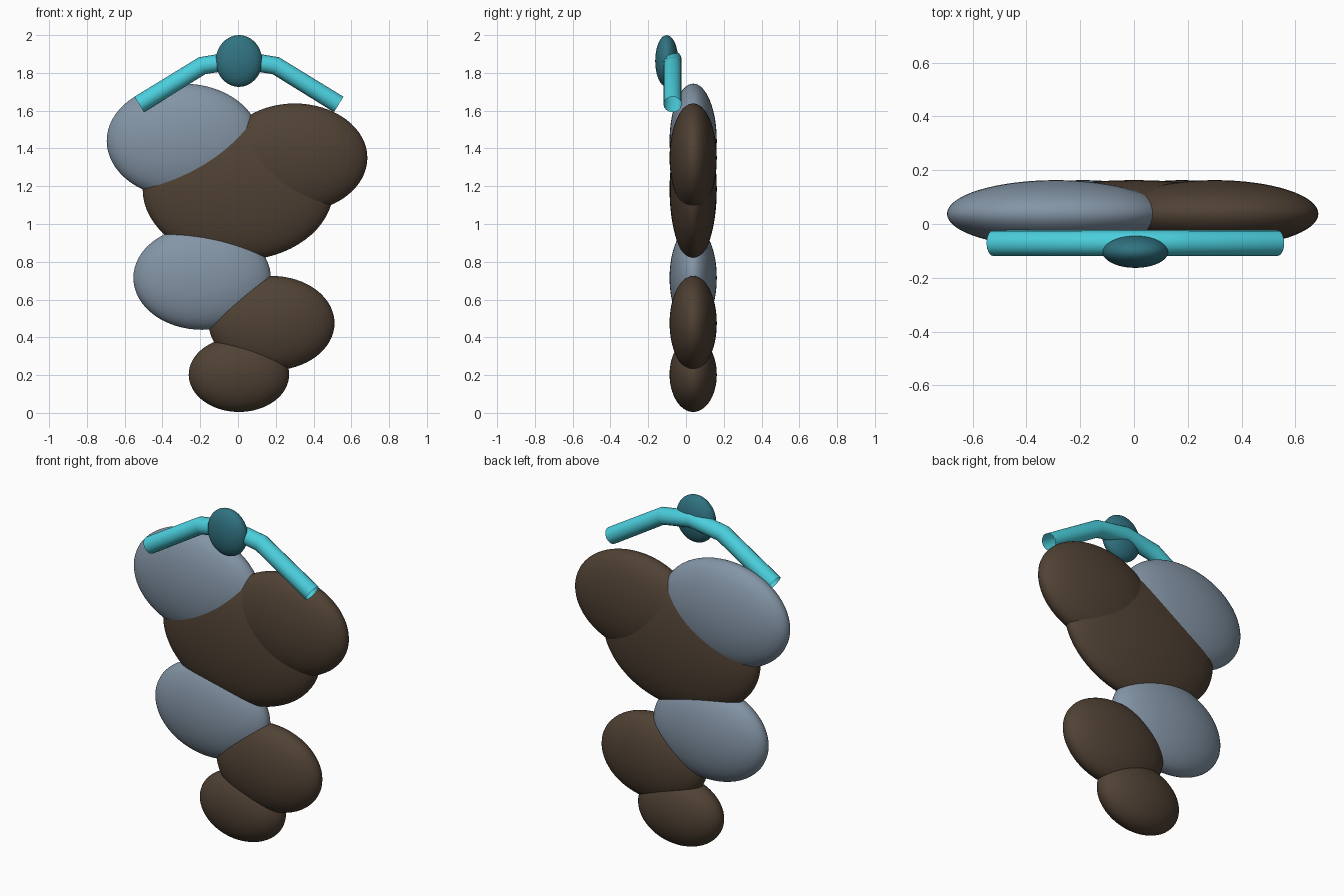
import bpy

if "Cube" in bpy.data.objects:
    bpy.data.objects.remove(bpy.data.objects["Cube"])


def material(name, rgb):
    m = bpy.data.materials.new(name)
    m.diffuse_color = (*rgb, 1)
    m.use_nodes = True
    m.node_tree.nodes["Principled BSDF"].inputs["Base Color"].default_value = m.diffuse_color
    return m


GREY = material("slate_blue", (0.23, 0.30, 0.38))
BROWN = material("dark_brown", (0.08, 0.053, 0.034))
CYAN = material("cyan", (0.07, 0.62, 0.72))
TEAL = material("teal", (0.03, 0.17, 0.22))


def place(obj, name, size, mat):
    obj.name = name
    obj.scale = size
    obj.data.materials.append(mat)
    bpy.ops.object.transform_apply(location=False, rotation=False, scale=True)


# Flattened smooth lobes, all of equal depth: name, x, z, half width, half height
LOBES = [
    ("bottom_lobe", 0.005, 0.203, 0.266, 0.198, BROWN),
    ("lower_right_lobe", 0.178, 0.475, 0.333, 0.25, BROWN),
    ("lower_left_lobe", -0.19, 0.715, 0.364, 0.275, GREY),
    ("middle_lobe", 0.0, 1.185, 0.505, 0.378, BROWN),
    ("upper_left_lobe", -0.29, 1.44, 0.405, 0.303, GREY),
    ("upper_right_lobe", 0.3, 1.35, 0.385, 0.288, BROWN),
]
for name, x, z, half_w, half_h, mat in LOBES:
    bpy.ops.mesh.primitive_uv_sphere_add(segments=64, ring_count=32, location=(x, 0.038, z))
    lobe = bpy.context.object
    place(lobe, name, (half_w, 0.125, half_h), mat)
    bpy.ops.object.shade_smooth()

# Faceted bead at the top
bpy.ops.mesh.primitive_ico_sphere_add(subdivisions=4, location=(0.005, -0.102, 1.863))
place(bpy.context.object, "top_bead", (0.123, 0.061, 0.137), TEAL)

# Bent open tube running behind the bead
curve = bpy.data.curves.new("bent_tube", "CURVE")
curve.dimensions = "3D"
curve.bevel_depth = 0.048
curve.bevel_resolution = 6
spline = curve.splines.new("POLY")
path = [(-0.523, 1.633), (-0.19, 1.838), (0.005, 1.87), (0.2, 1.838), (0.533, 1.633)]
spline.points.add(len(path) - 1)
for point, (x, z) in zip(spline.points, path):
    point.co = (x, -0.071, z, 1)
curve.materials.append(CYAN)
bpy.context.collection.objects.link(bpy.data.objects.new("bent_tube", curve))
